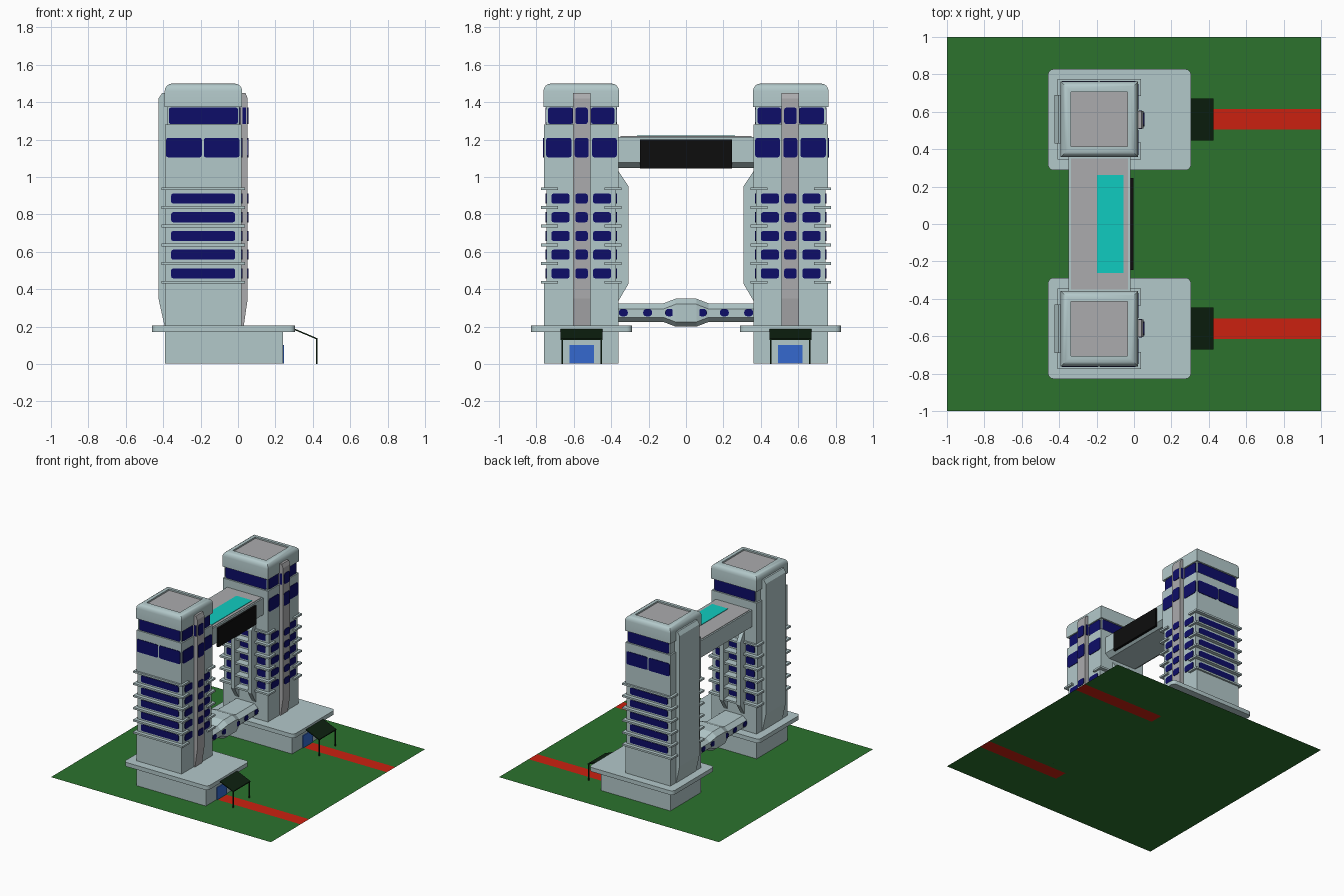
import bpy, bmesh
from mathutils import Vector

if "Cube" in bpy.data.objects:
    bpy.data.objects.remove(bpy.data.objects["Cube"])

COLOURS = {
    "pale_wall": (0.45, 0.58, 0.59), "grey_panel": (0.41, 0.41, 0.42),
    "navy_glass": (0.004, 0.004, 0.14), "lawn_green": (0.025, 0.17, 0.027),
    "path_red": (0.60, 0.015, 0.005), "pool_cyan": (0.005, 0.60, 0.53),
    "screen_black": (0.004, 0.004, 0.004), "canopy_dark_green": (0.004, 0.015, 0.005),
    "door_blue": (0.035, 0.14, 0.62),
}
MATS = {}
for n, c in COLOURS.items():
    MATS[n] = bpy.data.materials.new(n)
    MATS[n].diffuse_color = (*c, 1)


def box(bm, x, y, z, axis=None, r=0.0, seg=3):
    """Box from three ranges; optionally round the edges running along one axis."""
    vs = [bm.verts.new((a, b, c)) for a in x for b in y for c in z]
    quads = [(0, 1, 3, 2), (4, 6, 7, 5), (0, 4, 5, 1), (2, 3, 7, 6), (0, 2, 6, 4), (1, 5, 7, 3)]
    faces = [bm.faces.new([vs[i] for i in q]) for q in quads]
    if axis is not None:
        es = {e for f in faces for e in f.edges
              if abs((e.verts[0].co - e.verts[1].co).normalized()[axis]) > 0.99}
        bmesh.ops.bevel(bm, geom=list(es), offset=r, segments=seg, profile=0.5, affect='EDGES')


def loft(bm, rings):
    """Skin a list of equal-length point rings and close both ends."""
    rs = [[bm.verts.new(p) for p in ring] for ring in rings]
    n = len(rs[0])
    for a, b in zip(rs, rs[1:]):
        for i in range(n):
            bm.faces.new((a[i], a[(i + 1) % n], b[(i + 1) % n], b[i]))
    bm.faces.new(rs[0])
    bm.faces.new(rs[-1])


def finish(bm, name, *mats, mirror=True, smooth=False):
    bmesh.ops.recalc_face_normals(bm, faces=bm.faces)
    me = bpy.data.meshes.new(name)
    bm.to_mesh(me)
    bm.free()
    ob = bpy.data.objects.new(name, me)
    bpy.context.collection.objects.link(ob)
    for m in mats:
        me.materials.append(MATS[m])
    if mirror:  # second tower
        md = ob.modifiers.new("mirror", 'MIRROR')
        md.use_axis = (False, True, False)
    if smooth:
        bpy.ops.object.select_all(action='DESELECT')
        ob.select_set(True)
        bpy.context.view_layer.objects.active = ob
        bpy.ops.object.shade_smooth_by_angle(angle=0.6)
    return ob


CY = 0.56                       # tower centre in y
FLOORS = [0.485 + 0.1 * i for i in range(5)]

# lawn sheet with the two red paths as faces
bm = bmesh.new()
xs, ys = (-1, 0.25, 1), (-1, -0.615, -0.505, 0.505, 0.615, 1)
grid = [[bm.verts.new((x, y, 0)) for y in ys] for x in xs]
for i in range(2):
    for j in range(5):
        f = bm.faces.new((grid[i][j], grid[i + 1][j], grid[i + 1][j + 1], grid[i][j + 1]))
        f.material_index = 1 if i == 1 and j in (1, 3) else 0
finish(bm, "lawn_and_paths", "lawn_green", "path_red", mirror=False)

# podium and its overhanging slab
bm = bmesh.new()
box(bm, (-0.39, 0.24), (0.36, 0.76), (0.002, 0.175))
finish(bm, "podium")
bm = bmesh.new()
box(bm, (-0.46, 0.305), (0.288, 0.828), (0.172, 0.206), 2, 0.03, 4)
finish(bm, "podium_slab", "pale_wall", smooth=True)
bpy.data.objects["podium"].data.materials.append(MATS["pale_wall"])

# tower shaft: stacked blocks with recessed floor and window zones
bm = bmesh.new()
box(bm, (-0.39, 0.02), (0.36, 0.76), (0.2, 0.44))
box(bm, (-0.39, 0.02), (0.374, 0.746), (0.44, 0.935))
box(bm, (-0.39, 0.02), (0.36, 0.76), (0.935, 1.28))
box(bm, (-0.378, 0.008), (0.372, 0.748), (1.28, 1.375))
finish(bm, "tower_shaft", "pale_wall")

# rounded cap with sunken grey roof
bm = bmesh.new()
box(bm, (-0.392, 0.022), (0.358, 0.762), (1.375, 1.5))
top = [e for e in bm.edges if all(v.co.z > 1.49 for v in e.verts)]
bmesh.ops.bevel(bm, geom=top, offset=0.04, segments=4, profile=0.5, affect='EDGES')
bm.normal_update()
roof = max(bm.faces, key=lambda f: f.calc_center_median().z)
bmesh.ops.inset_region(bm, faces=[roof], thickness=0.022)
res = bmesh.ops.extrude_discrete_faces(bm, faces=[roof])["faces"][0]
for v in res.verts:
    v.co.z -= 0.012
res.material_index = 1
finish(bm, "tower_cap", "pale_wall", "grey_panel", smooth=True)

# grey lift strip on the right face, pale pilaster on the left face
bm = bmesh.new()
prof = [(0.0, 0.2), (0.03, 0.2), (0.052, 0.35), (0.052, 1.42), (0.04, 1.45), (0.0, 1.45)]
loft(bm, [[(x, y, z) for x, z in prof] for y in (0.51, 0.603)])
finish(bm, "lift_strip", "grey_panel")
bm = bmesh.new()
prof = [(-0.37, 0.2), (-0.392, 0.2), (-0.425, 0.35), (-0.425, 1.42), (-0.405, 1.45), (-0.37, 1.45)]
loft(bm, [[(x, y, z) for x, z in prof] for y in (0.43, 0.69)])
finish(bm, "left_pilaster", "pale_wall")

# tapered fins on the inner face
bm = bmesh.new()
prof = [(0.38, 0.34), (0.36, 0.34), (0.307, 0.43), (0.307, 0.95), (0.36, 1.03), (0.38, 1.03)]
for x in (-0.28, -0.125):
    loft(bm, [[(a, y, z) for y, z in prof] for a in (x, x + 0.035)])
finish(bm, "inner_fins", "pale_wall")

# thin ledges wrapping the outer and inner faces at every floor
bm = bmesh.new()
for i in range(6):
    z = (0.43 + 0.1 * i, 0.445 + 0.1 * i)
    box(bm, (-0.41, 0.038), (0.685, 0.775), z)
    box(bm, (-0.41, 0.038), (0.345, 0.435), z)
    box(bm, (-0.25, -0.12), (0.312, 0.36), z)
finish(bm, "floor_ledges", "pale_wall")

# rounded window plates
T = 0.004
bm = bmesh.new()


def win_y(x, y, z):
    box(bm, x, (y - T, y + T), z, 1, 0.012, 2)


def win_x(x, y, z):
    box(bm, (x - T, x + T), y, z, 0, 0.012, 2)


for c in FLOORS:
    z = (c - 0.027, c + 0.027)
    win_y((-0.358, -0.015), 0.746, z)
    for x in ((-0.365, -0.285), (-0.24, -0.13), (-0.085, -0.01)):
        win_y(x, 0.374, z)
    win_x(0.02, (0.40, 0.497), z)
    win_x(0.052, (0.525, 0.592), z)
    win_x(0.02, (0.622, 0.72), z)
BIG, BAND = (1.105, 1.21), (1.283, 1.372)
for x in ((-0.385, -0.193), (-0.183, 0.008)):
    win_y(x, 0.76, BIG)
win_x(0.02, (0.37, 0.502), BIG)
win_x(0.052, (0.52, 0.595), BIG)
win_x(0.02, (0.612, 0.748), BIG)
for y in (0.748, 0.372):
    win_y((-0.37, 0.0), y, BAND)
win_x(0.01, (0.382, 0.508), BAND)
win_x(0.052, (0.525, 0.592), BAND)
win_x(0.01, (0.606, 0.738), BAND)
box(bm, (0.024, 0.044), (0.507, 0.606), BAND)       # panes on the strip's flanks
finish(bm, "tower_windows", "navy_glass")

# entrance doors and handles
bm = bmesh.new()
box(bm, (0.238, 0.246), (0.492, 0.622), (0.002, 0.102))
finish(bm, "entrance_door", "door_blue")

# sloping canopy on two thin posts
bm = bmesh.new()
prof = [(0.295, 0.185), (0.425, 0.13), (0.425, 0.138), (0.295, 0.193)]
loft(bm, [[(x, y, z) for x, z in prof] for y in (0.446, 0.67)])
for y in (0.45, 0.658):
    box(bm, (0.416, 0.424), (y, y + 0.008), (0.0, 0.135))
finish(bm, "entrance_canopy", "canopy_dark_green")

# upper skybridge with chamfered underside
bm = bmesh.new()
prof = [(-0.35, 1.215), (-0.02, 1.215), (-0.02, 1.078), (-0.06, 1.048), (-0.31, 1.048), (-0.35, 1.078)]
loft(bm, [[(x, y, z) for x, z in prof] for y in (-0.365, 0.365)])
finish(bm, "upper_bridge", "pale_wall", mirror=False)
bm = bmesh.new()
box(bm, (-0.338, -0.032), (-0.35, 0.35), (1.212, 1.219))
finish(bm, "bridge_deck", "grey_panel", mirror=False)
bm = bmesh.new()
box(bm, (-0.198, -0.055), (-0.262, 0.262), (1.216, 1.223))
finish(bm, "bridge_pool", "pool_cyan", mirror=False)
bm = bmesh.new()
box(bm, (-0.022, -0.003), (-0.246, 0.246), (1.046, 1.2))
finish(bm, "bridge_screen", "screen_black", mirror=False)

# lower bridge, swelling in the middle
bm = bmesh.new()
rings = []
for y, zb, zt, w in ((-0.365, 0.225, 0.325, 0.115), (-0.12, 0.225, 0.325, 0.115), (-0.055, 0.2, 0.35, 0.13),
                     (0.055, 0.2, 0.35, 0.13), (0.12, 0.225, 0.325, 0.115), (0.365, 0.225, 0.325, 0.115)):
    sec = [(-0.7, zt), (0.7, zt), (1, zt - 0.03), (1, zb + 0.025), (0.75, zb),
           (-0.75, zb), (-1, zb + 0.025), (-1, zt - 0.03)]
    rings.append([(-0.185 + w * k, y, z) for k, z in sec])
loft(bm, rings)
finish(bm, "lower_bridge", "pale_wall", mirror=False)

# porthole windows of the lower bridge
bm = bmesh.new()
for y in (0.088, 0.205, 0.335):
    for x in (-0.07 if y > 0.1 else -0.063, -0.30 if y > 0.1 else -0.307):
        box(bm, (x - T, x + T), (y - 0.024, y + 0.024), (0.255, 0.295), 0, 0.018, 3)
finish(bm, "bridge_portholes", "navy_glass")

for m in bpy.data.materials:
    if m.users and not m.is_grease_pencil:
        m.use_nodes = True
        m.node_tree.nodes["Principled BSDF"].inputs["Base Color"].default_value = m.diffuse_color
